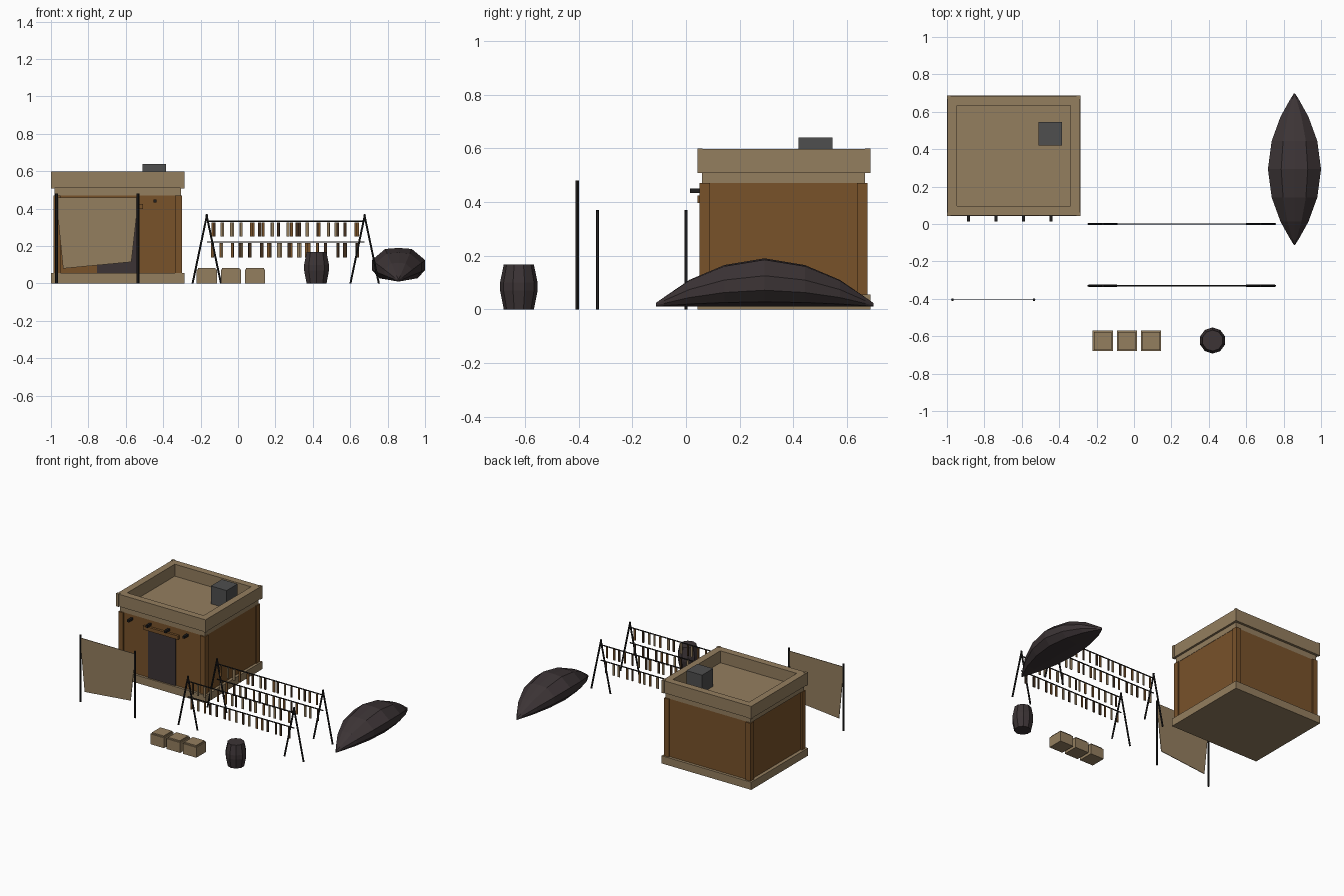
import bpy, bmesh, math, random
from mathutils import Vector

if "Cube" in bpy.data.objects:
    bpy.data.objects.remove(bpy.data.objects["Cube"])

random.seed(4)


def mat(name, rgb):
    m = bpy.data.materials.new(name)
    m.diffuse_color = (*rgb, 1)
    m.use_nodes = True
    m.node_tree.nodes["Principled BSDF"].inputs["Base Color"].default_value = m.diffuse_color
    return m


TAN = mat("sandy_plaster", (0.296, 0.209, 0.114))
BROWN = mat("brown_clay", (0.188, 0.084, 0.023))
DARK = mat("dark_wood", (0.045, 0.034, 0.036))
GREY = mat("grey_stone", (0.077, 0.077, 0.077))
BLACK = mat("black_pole", (0.014, 0.013, 0.013))
UMBER = mat("dark_dried_strip", (0.052, 0.026, 0.012))


def make(name, verts, faces, *mats):
    me = bpy.data.meshes.new(name)
    me.from_pydata(verts, [], faces)
    bm = bmesh.new()
    bm.from_mesh(me)
    bmesh.ops.recalc_face_normals(bm, faces=bm.faces)
    bm.to_mesh(me)
    bm.free()
    for m in mats:
        me.materials.append(m)
    ob = bpy.data.objects.new(name, me)
    bpy.context.collection.objects.link(ob)
    return ob


def loft(name, rings, m):
    """Skin equal-length rings into a closed solid."""
    n = len(rings[0])
    faces = [(r * n + i, r * n + (i + 1) % n, (r + 1) * n + (i + 1) % n, (r + 1) * n + i)
             for r in range(len(rings) - 1) for i in range(n)]
    faces += [tuple(range(n))[::-1], tuple(range(n * (len(rings) - 1), n * len(rings)))]
    return make(name, [v for ring in rings for v in ring], faces, m)


def rect(x0, x1, y0, y1, z):
    return [(x0, y0, z), (x1, y0, z), (x1, y1, z), (x0, y1, z)]


def box(name, x0, x1, y0, y1, z0, z1, m):
    return loft(name, [rect(x0, x1, y0, y1, z0), rect(x0, x1, y0, y1, z1)], m)


def rod(name, a, b, r, m, n=6):
    """Straight pole between two points."""
    a, b = Vector(a), Vector(b)
    q = (b - a).to_track_quat('Z', 'Y')
    circle = [q @ Vector((r * math.cos(2 * math.pi * i / n), r * math.sin(2 * math.pi * i / n), 0))
              for i in range(n)]
    return loft(name, [[p + c for c in circle] for p in (a, b)], m)


# House: base, walls and corner pilasters
X0, X1, Y0, Y1 = -1.0, -0.287, 0.042, 0.687
box("house_base", X0, X1, Y0, Y1, 0, 0.055, TAN)
box("house_walls", X0 + .025, X1 - .02, Y0 + .018, Y1 - .02, 0.055, 0.47, BROWN)
for px in (X0 + .013, X1 - .05):
    for py in (Y0 + .008, Y1 - .05):
        box("corner_pilaster", px, px + .038, py, py + .04, 0.055, 0.47, BROWN)

# Cornice and hollow parapet
box("cornice", X0 + .018, X1 - .018, Y0 + .018, Y1 - .02, 0.47, 0.51, TAN)
e, t = 0.003, 0.053
rings = [rect(X0 + d, X1 - d, Y0 + d, Y1 - d, z)
         for d, z in ((e, .51), (e, .598), (t, .598), (t, .512))]
loft("parapet", rings, TAN)
for px in (X0, X1 - .02):
    for py in (Y0, Y1 - .02):
        box("parapet_corner", px, px + .02, py, py + .02, 0.508, 0.6, TAN)
box("chimney", -0.51, -0.385, 0.42, 0.546, 0.505, 0.64, GREY)

# Door, lintel and roof beam ends
box("door", -0.755, -0.535, 0.053, 0.065, 0.055, 0.395, DARK)
box("lintel", -0.785, -0.508, 0.043, 0.065, 0.397, 0.424, BROWN)
for bx in (-0.885, -0.738, -0.592, -0.445):
    box("roof_beam_end", bx - .008, bx + .008, 0.014, 0.065, 0.434, 0.45, BLACK)

# Hanging cloth screen on two poles
for px in (-0.97, -0.535):
    rod("screen_pole", (px, -0.405, 0), (px, -0.405, 0.48), 0.0075, BLACK)
make("cloth_screen",
     [(x, y, z) for y in (-0.407, -0.403) for x, z in
      ((-0.97, .46), (-0.535, .46), (-0.537, .41), (-0.57, .115), (-0.935, .08), (-0.967, .4))],
     [tuple(range(6)), tuple(range(6, 12))[::-1]] +
     [(i, (i + 1) % 6, (i + 1) % 6 + 6, i + 6) for i in range(6)], TAN)

# Two drying racks with A-frames, rails and hanging strips
for y in (0.0, -0.33):
    for ax in (-0.167, 0.677):
        for s in (-1, 1):
            rod("rack_leg", (ax + s * .076, y, 0), (ax - s * .002, y, 0.37), 0.006, BLACK)
    for z in (0.333, 0.222):
        rod("rack_rail", (-0.167, y, z), (0.677, y, z), 0.004, BLACK)
        count = 16
        for i in range(count):
            x = -0.13 + 0.76 * i / (count - 1) + random.uniform(-.012, .012)
            w = random.uniform(.006, .009)
            box("hanging_strip", x - w, x + w, y - .003, y + .003, z - .083, z - .006,
                random.choice((TAN, BROWN, UMBER)))

# Crates with narrower lids
for cx in (-0.167, -0.038, 0.091):
    box("crate", cx - .054, cx + .054, -0.68, -0.57, 0, 0.074, TAN)
    box("crate_lid", cx - .047, cx + .047, -0.673, -0.577, 0.074, 0.083, TAN)

# Barrel
N = 10
loft("barrel", [[(0.42 + r * math.cos(2 * math.pi * (i + .5) / N),
                  -0.623 + r * math.sin(2 * math.pi * (i + .5) / N), z) for i in range(N)]
                for z, r in ((0, .056), (.07, .07), (.1, .07), (.167, .056))], DARK)

# Overturned boat: half stations mirrored along y as (distance, half width, height)
half = [(0, .142, .18), (.15, .122, .155), (.28, .075, .1), (.375, .022, .035), (.405, .003, .014)]
stations = [(-d, w, h) for d, w, h in half[:0:-1]] + half
section = [(0, 0), (.72, .1), (1, .34), (1, .64), (.5, .97), (0, 1),
           (-.5, .97), (-1, .64), (-1, .34), (-.72, .1)]
loft("overturned_boat", [[(0.858 + u * w, 0.293 + d, 0.01 + v * h) for u, v in section]
                         for d, w, h in stations], DARK)
